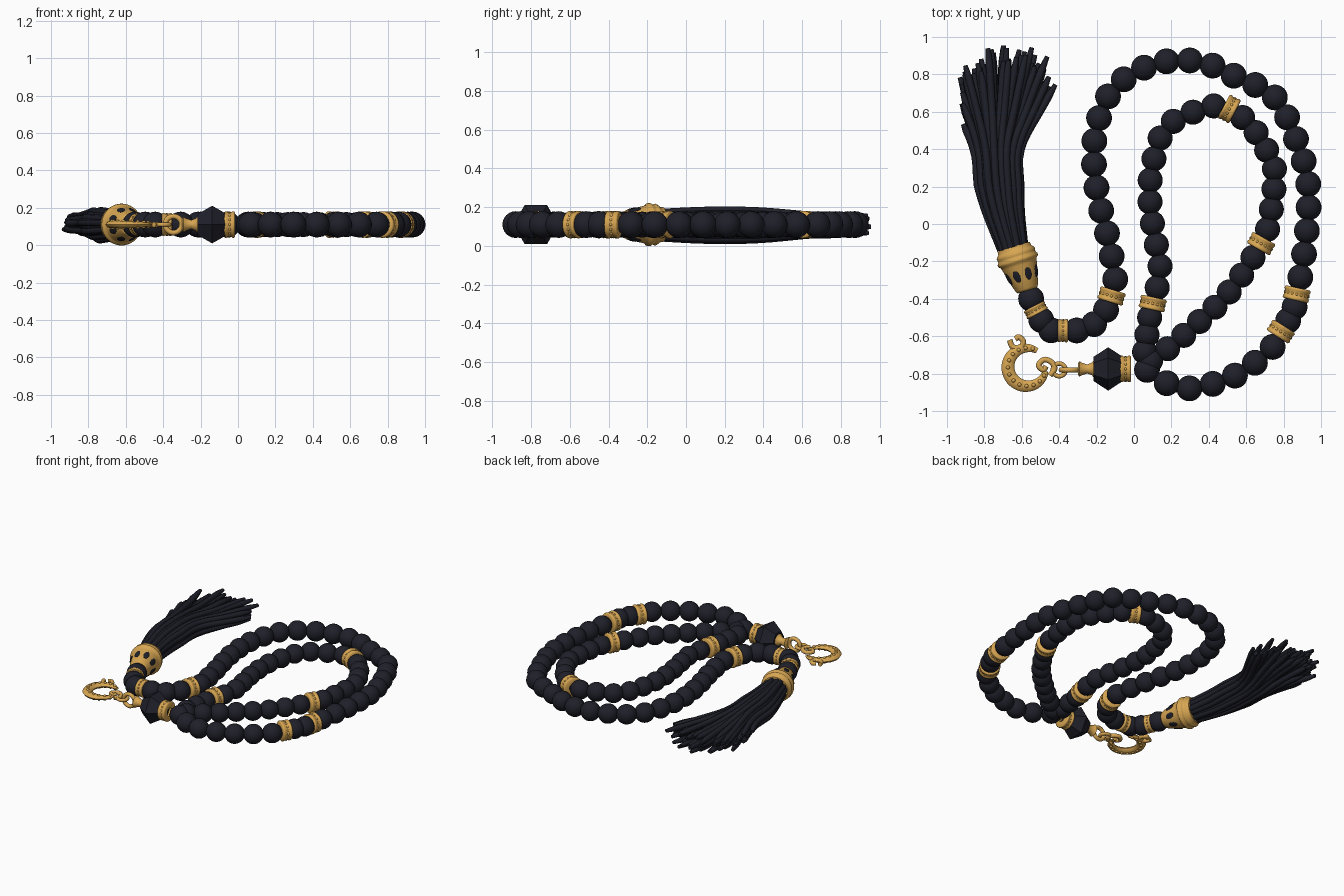
import bpy, bmesh, math, random
from mathutils import Vector, Matrix

random.seed(4)
if "Cube" in bpy.data.objects:
    bpy.data.objects.remove(bpy.data.objects["Cube"])

MID = 0.11  # height of the string above the table


def material(name, rgb, rough):
    m = bpy.data.materials.new(name)
    m.use_nodes = True
    m.diffuse_color = (*rgb, 1)
    m.node_tree.nodes["Principled BSDF"].inputs["Base Color"].default_value = (*rgb, 1)
    m.roughness = rough
    return m


BLACK = material("black", (0.0135, 0.014, 0.0225), 0.6)
GOLD = material("gold", (0.68, 0.38, 0.085), 0.5)


def finish(bm, name, mat, smooth=True):
    bmesh.ops.recalc_face_normals(bm, faces=bm.faces)
    mesh = bpy.data.meshes.new(name)
    bm.to_mesh(mesh)
    bm.free()
    mesh.materials.append(mat)
    if smooth:
        mesh.shade_smooth()
        mesh.set_sharp_from_angle(angle=math.radians(60))
    return mesh


def place(name, mesh, loc=(0, 0, 0), axis=None, scale=(1, 1, 1)):
    """Link a mesh, turning its z towards axis when one is given."""
    ob = bpy.data.objects.new(name, mesh)
    ob.location = loc
    if axis:
        ob.rotation_mode = 'QUATERNION'
        ob.rotation_quaternion = Vector(axis).to_track_quat('Z', 'Y')
    ob.scale = scale
    bpy.context.collection.objects.link(ob)


def lathe(profile, sides=32):
    """Turn (radius, height) points around z."""
    bm = bmesh.new()
    vs = [bm.verts.new((r, 0, z)) for r, z in profile]
    edges = [bm.edges.new(pair) for pair in zip(vs, vs[1:])]
    bmesh.ops.spin(bm, geom=vs + edges, cent=(0, 0, 0), axis=(0, 0, 1),
                   angle=math.tau, steps=sides, use_duplicate=False)
    bmesh.ops.remove_doubles(bm, verts=bm.verts, dist=1e-4)
    return bm


def tubes(name, paths, depth, mat, flat=1.0):
    """Round tubes along paths of (point, relative radius)."""
    cu = bpy.data.curves.new(name, 'CURVE')
    cu.dimensions = '3D'
    cu.bevel_depth = depth
    cu.bevel_resolution = 2
    cu.use_fill_caps = True
    for path in paths:
        sp = cu.splines.new('POLY')
        sp.points.add(len(path) - 1)
        for p, (co, rad) in zip(sp.points, path):
            p.co = (*co, 1)
            p.radius = rad
    tmp = bpy.data.objects.new(name, cu)
    bpy.context.collection.objects.link(tmp)
    deps = bpy.context.evaluated_depsgraph_get()
    bm = bmesh.new()
    bm.from_mesh(bpy.data.meshes.new_from_object(tmp.evaluated_get(deps)))
    bpy.data.objects.remove(tmp)
    for v in bm.verts:
        v.co.z = MID + (v.co.z - MID) * flat
    place(name, finish(bm, name, mat))


def smooth_path(points, steps=8):
    """Catmull-Rom samples; every control point is sample i * steps."""
    p = [Vector((x, y, MID)) for x, y, *_ in points]
    p = [2 * p[0] - p[1]] + p + [2 * p[-1] - p[-2]]
    out = []
    for a, b, c, d in zip(p, p[1:], p[2:], p[3:]):
        for i in range(steps):
            t = i / steps
            out.append(0.5 * (2 * b + (c - a) * t + (2 * a - 5 * b + 4 * c - d) * t * t
                              + (3 * b - a - 3 * c + d) * t ** 3))
    return out + [p[-2]]


# Shared bead and ridged ring with a grainy band
bm = bmesh.new()
bmesh.ops.create_uvsphere(bm, u_segments=24, v_segments=14, radius=1)
bead_mesh = finish(bm, "bead", BLACK)

bm = lathe([(.03, -.034), (.064, -.034), (.071, -.028), (.071, -.02), (.067, -.014), (.067, .014),
            (.071, .02), (.071, .028), (.064, .034), (.03, .034)])
for i in range(16):
    a = math.tau * i / 16
    bmesh.ops.create_icosphere(bm, subdivisions=2, radius=.009,
                               matrix=Matrix.Translation((.062 * math.cos(a), .062 * math.sin(a), 0)))
ring_mesh = finish(bm, "ring", GOLD)


def strand(name, points, spacing, radius):
    """Beads spread evenly between the rings; a third value marks a ring and its size."""
    steps = 8
    path = smooth_path(points, steps)
    dist = [0.0]
    for a, b in zip(path, path[1:]):
        dist.append(dist[-1] + (b - a).length)

    def at(s):
        i = next((k for k, d in enumerate(dist) if d >= s), len(dist) - 1) or 1
        a, b = path[i - 1], path[i]
        return a.lerp(b, (s - dist[i - 1]) / (dist[i] - dist[i - 1])), b - a

    stops = [(0.0, 0.0)]
    for i, p in enumerate(points):
        if len(p) > 2:
            stops.append((dist[i * steps], p[2]))
            co, axis = at(dist[i * steps])
            place(name + "_ring", ring_mesh, co, axis, (max(p[2], .88),) * 2 + (p[2],))
    stops.append((dist[-1], 0.0))
    for (s0, w0), (s1, w1) in zip(stops, stops[1:]):
        s0, s1 = s0 + .03 * w0, s1 - .03 * w1
        n = max(1, math.ceil((s1 - s0) / spacing - .2))
        for k in range(n):
            co, axis = at(s0 + (s1 - s0) * (k + .5) / n)
            place(name + "_bead", bead_mesh, co, axis, (radius,) * 3)
    tubes(name + "_cord", [[(p, 1) for p in path]], .025, BLACK)


strand("outer", [(-.57, -.36), (-.55, -.4), (-.525, -.46, .7), (-.46, -.56), (-.38, -.57, .8), (-.31, -.57),
                 (-.22, -.54), (-.15, -.46), (-.12, -.385, 1), (-.1, -.3), (-.14, -.07), (-.2, .19),
                 (-.21, .46), (-.12, .71), (.09, .85), (.34, .87), (.56, .78), (.75, .68), (.86, .47),
                 (.93, .23), (.925, -.03), (.89, -.28), (.87, -.375, 1), (.85, -.47), (.785, -.575, 1),
                 (.72, -.68), (.52, -.82), (.26, -.88), (.1, -.8), (.02, -.74)], .126, .069)
strand("inner", [(.05, -.73), (.08, -.52), (.1, -.425, 1), (.14, -.24), (.1, -.01), (.085, .22), (.14, .46),
                 (.22, .555), (.42, .63), (.51, .615, 1), (.63, .52), (.74, .33), (.75, .21), (.72, 0),
                 (.68, -.105, 1), (.52, -.35), (.34, -.53), (.15, -.69), (.04, -.76)], .118, .067)

# Faceted bead, its collar and the flared neck towards the hook
ROW = -.775
gem = lathe([(0, -.078), (.065, -.078), (.116, 0), (.065, .078), (0, .078)], 6)
place("faceted_bead", finish(gem, "faceted_bead", BLACK, False), (-.138, ROW, MID), (1, 0, 0))
place("collar", ring_mesh, (-.045, ROW, MID), (1, 0, 0), (1, 1, .85))
neck = lathe([(0, -.05), (.03, -.05), (.042, -.042), (.034, -.03), (.024, 0), (.034, .025), (.052, .04), (0, .045)])
place("neck", finish(neck, "neck", GOLD), (-.25, ROW, MID), (1, 0, 0))


# Two links joining neck and hook
def link(name, x, axis, major, minor):
    circle = [(major + minor * math.cos(math.tau * i / 10), minor * math.sin(math.tau * i / 10)) for i in range(11)]
    place(name, finish(lathe(circle), name, GOLD), (x, ROW - .005, MID), axis)


link("upright_link", -.345, (0, 1, 0), .044, .014)
link("flat_link", -.4, (0, 0, 1), .034, .012)

# Crescent hook with studs and scrolls
crescent, studs = [], []
for i in range(41):
    t = i / 40
    a = math.radians(58 + 290 * t)
    co = Vector((-.572 + .102 * math.cos(a), -.765 + .102 * math.sin(a), MID))
    width = .4 + .6 * math.sin(math.pi * t) ** .8
    crescent.append((co, width))
    if i % 3 == 2:
        studs.append((co, width))
tubes("hook", [crescent], .035, GOLD, .6)
bm = bmesh.new()
for co, width in studs:
    for side in (-1, 1):
        spot = co + Vector((0, 0, side * .017 * width))
        bmesh.ops.create_icosphere(bm, subdivisions=2, radius=.011, matrix=Matrix.Translation(spot))
place("hook_studs", finish(bm, "hook_studs", GOLD))
scrolls = [[(-.665, -.62), (-.65, -.655), (-.61, -.665), (-.592, -.63), (-.615, -.605), (-.635, -.615)],
           [(-.45, -.81), (-.425, -.775), (-.44, -.74), (-.48, -.725), (-.51, -.755), (-.485, -.78), (-.47, -.76)]]
tubes("hook_scrolls", [[(p, 1) for p in smooth_path(s)] for s in scrolls], .015, GOLD)

# Tassel cap with rolled rims and dark oval openings
base, axis = Vector((-.57, -.355, MID)), Vector((-.3, .954, 0))
cap = lathe([(0, 0), (.055, 0), (.062, .012), (.08, .07), (.096, .14), (.1, .155), (.11, .162), (.112, .175),
             (.104, .186), (.104, .195), (.108, .205), (.1, .218), (.092, .225), (.09, .245), (0, .245)], 40)
place("tassel_cap", finish(cap, "tassel_cap", GOLD), base, axis)
bm = bmesh.new()
for i in range(8):
    rot = Matrix.Rotation(math.tau * (i + .5) / 8, 4, 'Z')
    tilt = Matrix.Rotation(math.radians(14), 4, 'Y')
    bmesh.ops.create_uvsphere(bm, u_segments=16, v_segments=8, radius=1, matrix=rot
                              @ Matrix.Translation((.0835, 0, .085)) @ tilt @ Matrix.Diagonal((.0048, .02, .034, 1)))
place("cap_openings", finish(bm, "cap_openings", BLACK), base, axis)

# Tassel threads: an even bundle that swells, then fans out at the tips
centre = smooth_path([(-.645, -.14), (-.705, .12), (-.725, .38), (-.715, .62), (-.70, .96)], 6)
threads = []
COUNT = 52
for k in range(COUNT):
    r, a = math.sqrt((k + .5) / COUNT), k * 2.39996
    u, v = r * math.cos(a), r * math.sin(a)
    reach = 1 - .22 * u * u - random.uniform(0, .07) + .05 * u
    wob = random.uniform(-.03, .03)
    thread = []
    for i in range(19):
        t = i / 18 * reach
        s = t * (len(centre) - 1)
        j = min(int(s), len(centre) - 2)
        c = centre[j].lerp(centre[j + 1], s - j)
        wide = .068 + .055 * min(1, t * 3) + .32 * max(0, (t - .45) / .55) ** 1.6
        tall = .07 + .022 * math.sin(math.pi * min(1, t * 1.3)) - .02 * t
        thread.append((c + Vector((u * wide + wob * t ** 3, 0, v * tall)), .6 if i == 18 else 1))
    threads.append(thread)
tubes("tassel_threads", threads, .02, BLACK)
